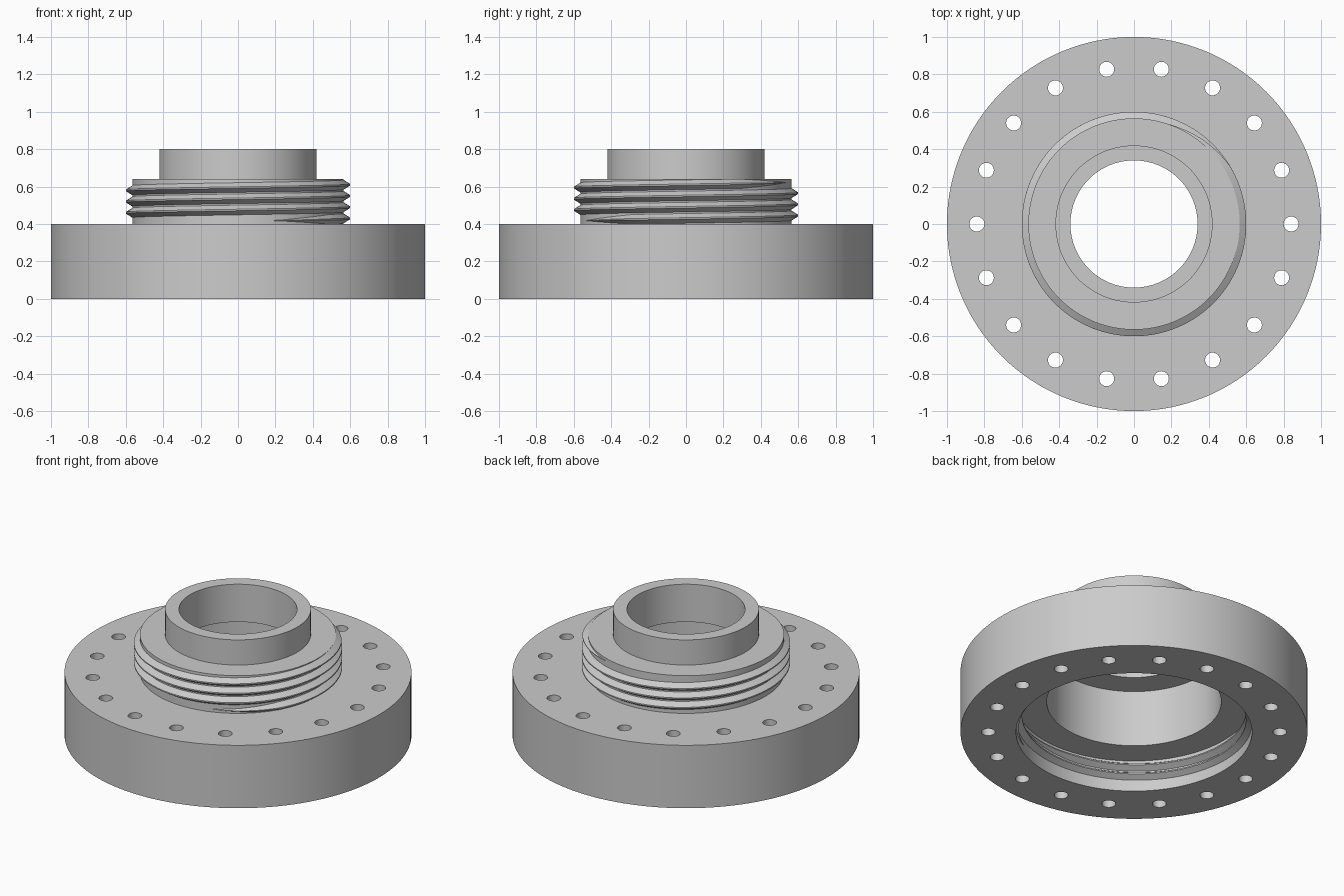
import bpy, bmesh
from math import sin, cos, tau, radians

SEGMENTS = 128

cube = bpy.data.objects.get("Cube")
if cube:
    bpy.data.objects.remove(cube, do_unlink=True)

GREY = (0.6, 0.6, 0.6, 1.0)
grey = bpy.data.materials.new("plain grey")
grey.use_nodes = True
grey.diffuse_color = GREY
grey.node_tree.nodes["Principled BSDF"].inputs["Base Color"].default_value = GREY


def finish(name, bm):
    """Turn a bmesh into a named object with outward normals."""
    bmesh.ops.recalc_face_normals(bm, faces=bm.faces)
    mesh = bpy.data.meshes.new(name)
    bm.to_mesh(mesh)
    bm.free()
    mesh.materials.append(grey)
    obj = bpy.data.objects.new(name, mesh)
    bpy.context.collection.objects.link(obj)
    return obj


def select(obj):
    bpy.ops.object.select_all(action='DESELECT')
    obj.select_set(True)
    bpy.context.view_layer.objects.active = obj


def bridge(bm, a, b):
    for i in range(len(a)):
        j = (i + 1) % len(a)
        bm.faces.new((a[i], a[j], b[j], b[i]))


def revolve(name, profile):
    """Revolve a closed (radius, height) profile around z."""
    bm = bmesh.new()
    rings = []
    for k in range(SEGMENTS):
        a = tau * k / SEGMENTS
        rings.append([bm.verts.new((r * cos(a), r * sin(a), z)) for r, z in profile])
    for k in range(SEGMENTS):
        bridge(bm, rings[k], rings[(k + 1) % SEGMENTS])
    return finish(name, bm)


def thread(name, root, crest, z_zero, pitch, start, end, taper=40):
    """Helical ridge between two angles in degrees, fading out at both ends."""
    bm = bmesh.new()
    steps = int((end - start) / 360 * SEGMENTS)
    sink = 0.01 if root < crest else -0.01
    rings = []
    for k in range(steps + 1):
        deg = start + (end - start) * k / steps
        fade = max(0.05, min(1, (deg - start) / taper, (end - deg) / taper))
        tip = root + (crest - root) * fade
        z = z_zero + pitch * deg / 360
        a = radians(deg)
        wide, narrow = 0.026 * fade, 0.004 * fade
        section = ((root - sink, -wide), (root, -wide), (tip, -narrow),
                   (tip, narrow), (root, wide), (root - sink, wide))
        rings.append([bm.verts.new((r * cos(a), r * sin(a), z + dz)) for r, dz in section])
    for k in range(steps):
        bridge(bm, rings[k], rings[k + 1])
    bm.faces.new(rings[0])
    bm.faces.new(rings[-1])
    return finish(name, bm)


# Flange, threaded collar and neck with the stepped bore
body = revolve("flange_body", [
    (0.68, 0), (1, 0), (1, 0.4), (0.565, 0.4), (0.565, 0.64), (0.42, 0.64),
    (0.42, 0.8), (0.34, 0.8), (0.34, 0.56), (0.503, 0.56), (0.503, 0.2), (0.68, 0.2)])

# Ring of bolt holes through the flange
bm = bmesh.new()
for k in range(18):
    hole = bmesh.ops.create_cone(bm, cap_ends=True, segments=32,
                                 radius1=0.04, radius2=0.04, depth=0.6)["verts"]
    a = tau * k / 18
    bmesh.ops.translate(bm, verts=hole, vec=(0.84 * cos(a), 0.84 * sin(a), 0.2))
cutter = finish("bolt_hole_cutter", bm)
cutter.hide_render = True
cut = body.modifiers.new("bolt holes", 'BOOLEAN')
cut.operation = 'DIFFERENCE'
cut.solver = 'EXACT'
cut.object = cutter
select(body)
bpy.ops.object.modifier_apply(modifier=cut.name)
bpy.data.objects.remove(cutter, do_unlink=True)

# Outer thread on the collar and inner thread in the bore
outer = thread("outer_thread", 0.565, 0.6, 0.43, 0.06, -70, 1150)
inner = thread("inner_thread", 0.68, 0.645, 0.06, 0.06, -60, 660)

for obj in (body, outer, inner):
    select(obj)
    bpy.ops.object.shade_smooth_by_angle(angle=radians(25))
